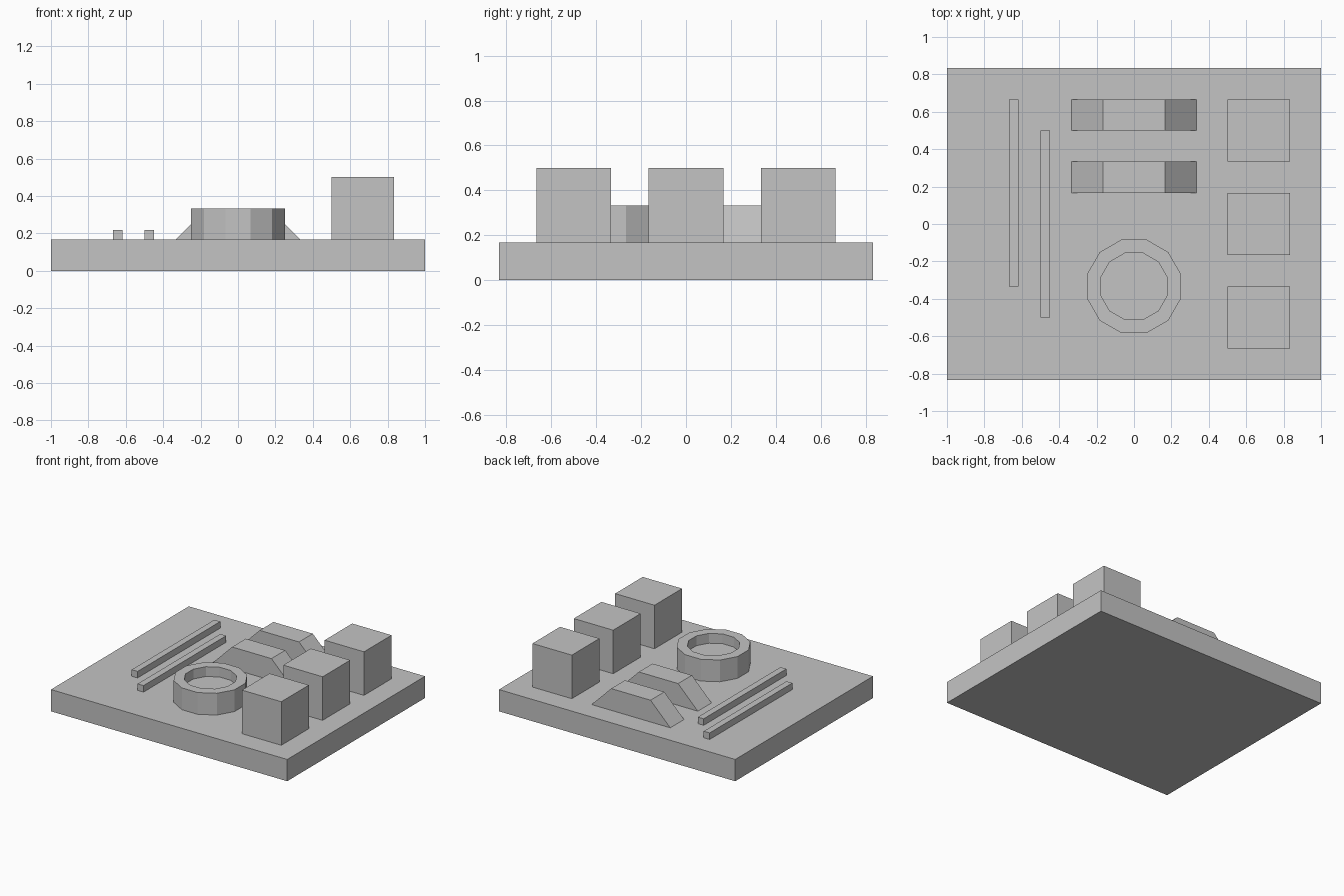
import bpy, bmesh, math

cube = bpy.data.objects.get("Cube")
if cube:
    bpy.data.objects.remove(cube, do_unlink=True)

U = 1 / 6   # module of the layout
TOP = U     # upper face of the slab

grey = bpy.data.materials.new("plain grey")
grey.use_nodes = True
COLOUR = (0.55, 0.55, 0.55, 1)
grey.diffuse_color = COLOUR
grey.node_tree.nodes["Principled BSDF"].inputs["Base Color"].default_value = COLOUR


def finish(name, bm):
    bmesh.ops.recalc_face_normals(bm, faces=bm.faces)
    mesh = bpy.data.meshes.new(name)
    bm.to_mesh(mesh)
    bm.free()
    mesh.materials.append(grey)
    ob = bpy.data.objects.new(name, mesh)
    bpy.context.collection.objects.link(ob)
    return ob


def block(name, x, y, z, sx, sy, sz, taper=1.0):
    """Box centred on x, y and standing on z; taper narrows its top along x."""
    bm = bmesh.new()
    bmesh.ops.create_cube(bm, size=1)
    for v in bm.verts:
        if v.co.z > 0:
            v.co.x *= taper
        v.co = (x + v.co.x * sx, y + v.co.y * sy, z + (v.co.z + 0.5) * sz)
    return finish(name, bm)


# Base slab
block("base_slab", 0, 0, 0, 2, 10 * U, U)

# Row of cubes
for i, y in enumerate((-0.5, 0, 0.5)):
    block(f"cube_block_{i + 1}", 4 * U, y, TOP, 2 * U, 2 * U, 2 * U)

# Sloped humps
for i, y in enumerate((0.25, 3.5 * U)):
    block(f"ramp_hump_{i + 1}", 0, y, TOP, 4 * U, U, U, taper=0.5)

# Narrow rails
for i, (x, y) in enumerate(((-0.642, U), (-0.475, 0))):
    block(f"rail_{i + 1}", x, y, TOP, 0.05, 1, 0.05)

# Twelve-sided basin: rings of the profile, bridged and capped by the floor
SIDES = 12
profile = [(0.25, TOP), (0.25, 2 * U), (0.178, 2 * U), (0.178, 2 * U - 0.075)]
bm = bmesh.new()
rings = []
for apothem, z in profile:
    r = apothem / math.cos(math.pi / SIDES)
    angles = [(k + 0.5) * math.tau / SIDES for k in range(SIDES)]
    rings.append([bm.verts.new((r * math.cos(a), r * math.sin(a) - 2 * U, z)) for a in angles])
for low, high in zip(rings, rings[1:]):
    for k in range(SIDES):
        n = (k + 1) % SIDES
        bm.faces.new((low[k], low[n], high[n], high[k]))
bm.faces.new(rings[0][::-1])
bm.faces.new(rings[-1])
finish("round_basin", bm)
